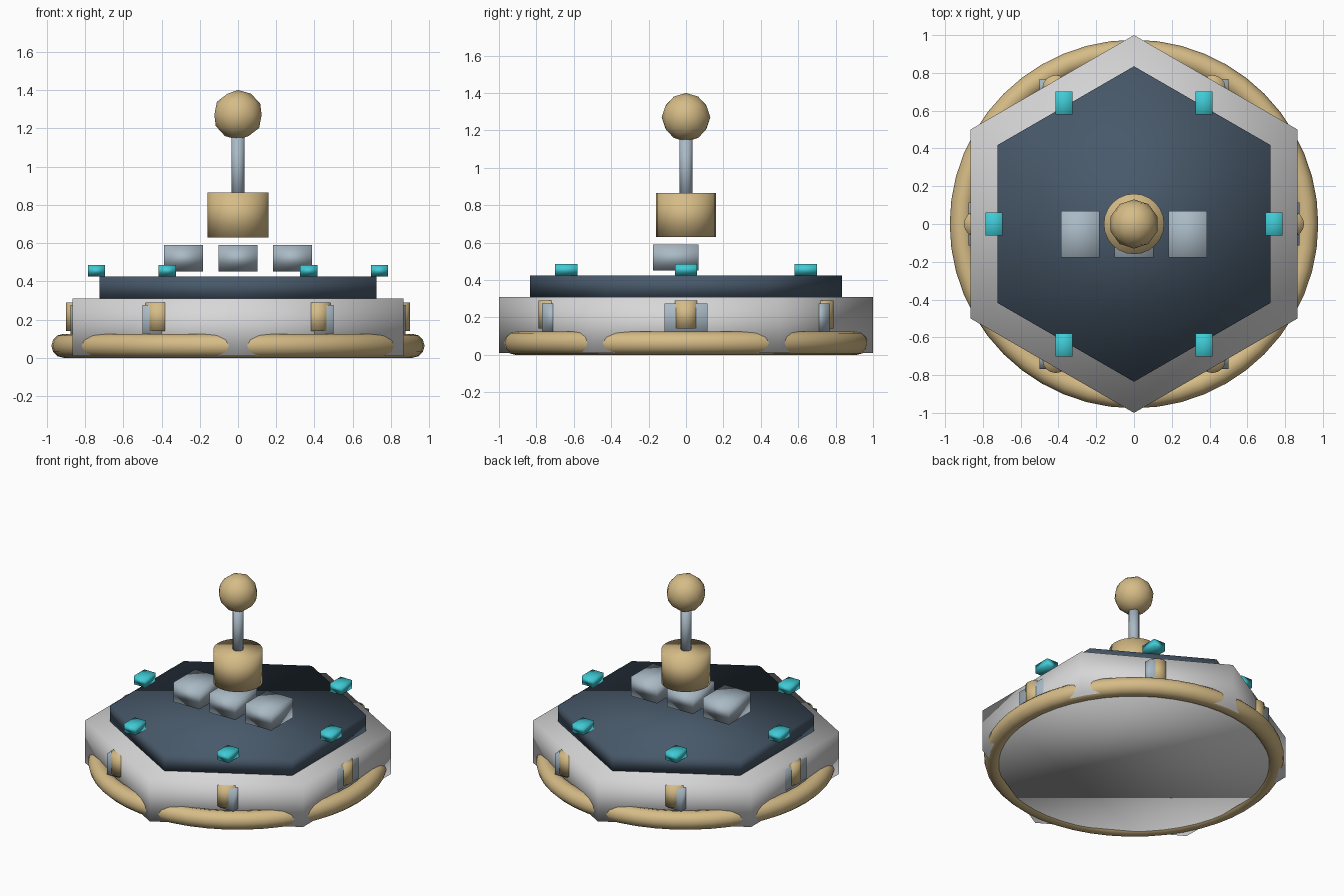
import bpy
import math

cube = bpy.data.objects.get("Cube")
if cube:
    bpy.data.objects.remove(cube, do_unlink=True)


def material(name, r, g, b):
    m = bpy.data.materials.new(name)
    m.use_nodes = True
    m.diffuse_color = (r, g, b, 1)
    m.node_tree.nodes["Principled BSDF"].inputs["Base Color"].default_value = (r, g, b, 1)
    return m


GOLD = material("brass_gold", 0.67, 0.50, 0.24)
WHITE = material("pale_grey", 0.68, 0.68, 0.69)
SLATE = material("dark_slate", 0.065, 0.10, 0.145)
STEEL = material("steel_blue", 0.40, 0.49, 0.56)
CYAN = material("bright_cyan", 0.05, 0.60, 0.67)


def finish(name, mat):
    """Name, colour and fully smooth the newly added part."""
    ob = bpy.context.object
    ob.name = name
    ob.data.materials.append(mat)
    bpy.ops.object.shade_smooth()
    return ob


def box(name, mat, centre, size):
    bpy.ops.mesh.primitive_cube_add(size=1, location=centre)
    ob = finish(name, mat)
    ob.scale = size
    return ob


def prism(name, mat, sides, radius, z0, z1, x=0, y=0):
    bpy.ops.mesh.primitive_cylinder_add(vertices=sides, radius=radius, depth=z1 - z0,
                                        location=(x, y, (z0 + z1) / 2))
    return finish(name, mat)


# Hexagonal body and raised deck, corners towards front and back
prism("base_body", WHITE, 6, 1.0, 0.01, 0.31)
prism("deck", SLATE, 6, 0.835, 0.31, 0.425)

# Ring around the foot
bpy.ops.mesh.primitive_torus_add(major_radius=0.913, minor_radius=0.0625, major_segments=48,
                                 minor_segments=12, location=(0, 0, 0.0625))
finish("foot_ring", GOLD)

# Lamps on the deck rim, posts and plates on the body sides
for i in range(6):
    a = math.radians(60 * i)
    c, s = math.cos(a), math.sin(a)
    box(f"lamp_{i}", CYAN, (0.74 * c, 0.74 * s, 0.455), (0.09, 0.12, 0.06))
    prism(f"side_post_{i}", GOLD, 16, 0.07, 0.14, 0.29, 0.83 * c, 0.83 * s)
    size = (0.09, 0.23, 0.15) if i % 3 == 0 else (0.17, 0.10, 0.15)
    box(f"side_plate_{i}", STEEL, (0.83 * c, 0.83 * s, 0.20), size)

# Three console blocks
for i, x in enumerate((-0.285, 0, 0.285)):
    box(f"console_block_{i}", STEEL, (x, -0.055, 0.52), (0.205, 0.245, 0.14))

# Central drum, rod and ball
prism("drum", GOLD, 24, 0.16, 0.63, 0.865)
prism("rod", STEEL, 12, 0.035, 0.82, 1.18)
bpy.ops.mesh.primitive_ico_sphere_add(subdivisions=2, radius=0.13, location=(0, 0, 1.27))
finish("ball", GOLD)
